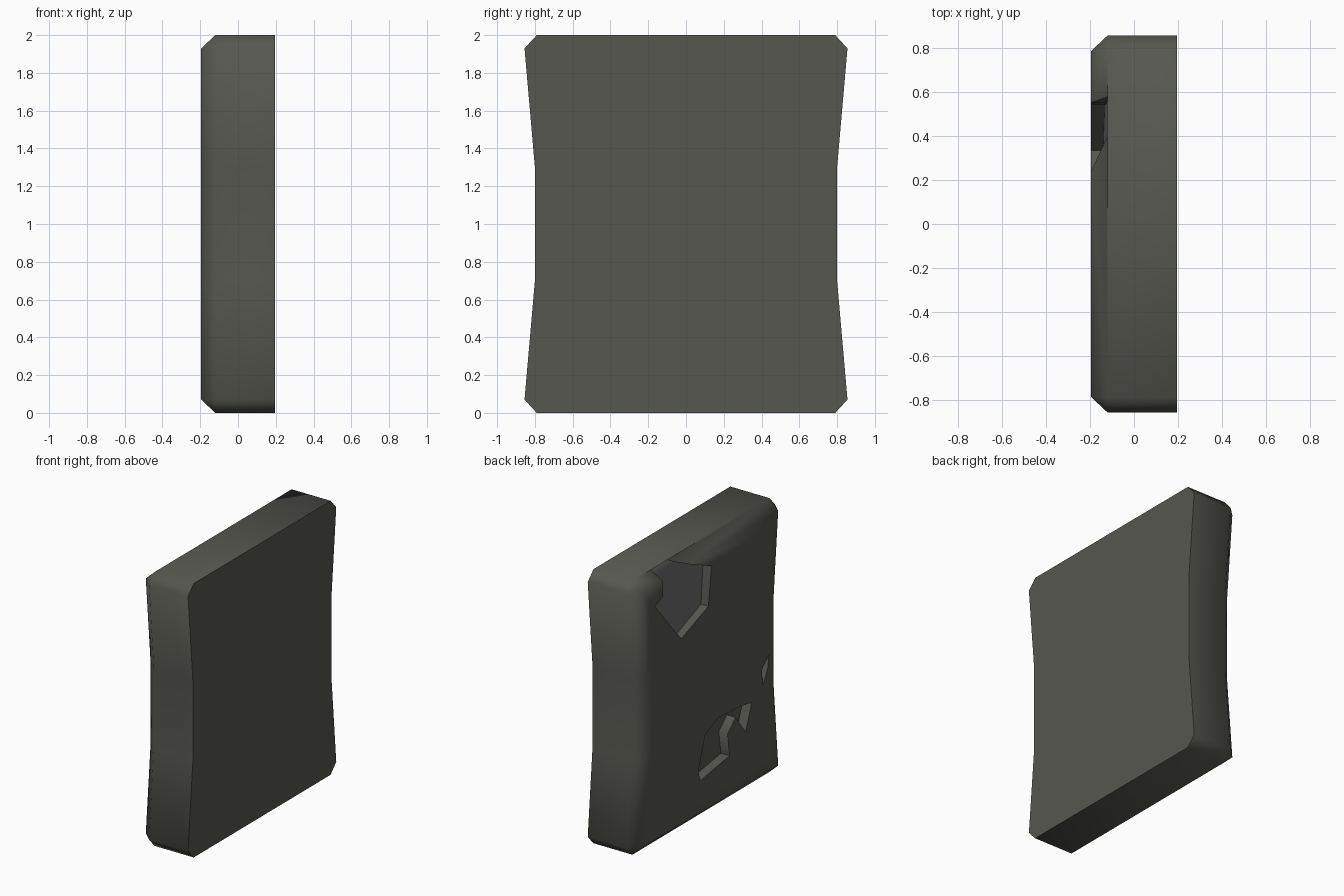
import bpy, bmesh

if "Cube" in bpy.data.objects:
    bpy.data.objects.remove(bpy.data.objects["Cube"])


def material(name, rgb):
    m = bpy.data.materials.new(name)
    m.diffuse_color = (*rgb, 1)
    m.use_nodes = True
    m.node_tree.nodes["Principled BSDF"].inputs["Base Color"].default_value = m.diffuse_color
    return m


stone = material("weathered_stone", (0.095, 0.095, 0.081))
fresh = material("fresh_grey_stone", (0.155, 0.155, 0.162))


def make_object(name, bm):
    bmesh.ops.recalc_face_normals(bm, faces=bm.faces)
    mesh = bpy.data.meshes.new(name)
    bm.to_mesh(mesh)
    bm.free()
    mesh.materials.append(stone)
    mesh.materials.append(fresh)
    obj = bpy.data.objects.new(name, mesh)
    bpy.context.collection.objects.link(obj)
    return obj


def mirrored(half):
    """Close a right-hand half profile (bottom to top) around y = 0."""
    return half + [(-y, z) for y, z in reversed(half)]


# Slab: waisted outline, flat on +x, chamfered towards -x
outline = mirrored([(0.79, 0), (0.855, 0.07), (0.80, 0.7),
                    (0.80, 1.3), (0.855, 1.93), (0.79, 2)])
face = mirrored([(0.785, 0.07), (0.785, 0.07), (0.73, 0.7),
                 (0.73, 1.3), (0.785, 1.93), (0.785, 1.93)])
inner = [(y * 0.86, 1 + (z - 1) * 0.88) for y, z in face]

bm = bmesh.new()
rings = [[bm.verts.new((x, y, z)) for y, z in pts]
         for x, pts in ((0.195, outline), (-0.12, outline),
                        (-0.195, face), (-0.195, inner))]
n = len(outline)
for a, b in zip(rings, rings[1:]):
    for i in range(n):
        j = (i + 1) % n
        bm.faces.new((a[i], a[j], b[j], b[i]))
bm.faces.new(rings[0])
bm.faces.new(rings[-1])
bmesh.ops.remove_doubles(bm, verts=bm.verts, dist=0.0005)
slab = make_object("stone_slab", bm)


# Chips broken out of the -x face: (outline, depth rule, floor colour)
def chip_cutter(name, pts, floor_x, floor_material):
    bm = bmesh.new()
    floor = [bm.verts.new((floor_x(z), y, z)) for y, z in pts]
    outer = [bm.verts.new((-0.4, y, z)) for y, z in pts]
    bm.faces.new(floor).material_index = floor_material
    bm.faces.new(outer)
    for i in range(len(pts)):
        j = (i + 1) % len(pts)
        bm.faces.new((floor[i], floor[j], outer[j], outer[i]))
    return make_object(name, bm)


chips = [
    chip_cutter("upper_chip",
                [(0.58, 2.005), (0.55, 1.93), (0.543, 1.81), (0.636, 1.773),
                 (0.334, 1.422), (0.02, 1.54), (-0.015, 1.82),
                 (0.25, 1.935), (0.41, 2.005)],
                lambda z: -0.14 + 0.033 * (z - 1.4), 1),
    chip_cutter("lower_chip",
                [(0.055, 0.619), (-0.097, 0.683), (-0.352, 0.666),
                 (-0.48, 0.647), (-0.41, 0.457), (-0.294, 0.609),
                 (-0.2, 0.522), (-0.224, 0.355), (0.113, 0.302),
                 (0.136, 0.376)],
                lambda z: -0.125, 0),
    chip_cutter("edge_chip",
                [(-0.678, 0.925), (-0.666, 0.829), (-0.608, 0.72),
                 (-0.596, 0.84)],
                lambda z: -0.125, 0),
]

bpy.context.view_layer.objects.active = slab
for cutter in chips:
    mod = slab.modifiers.new("chip", 'BOOLEAN')
    mod.operation = 'DIFFERENCE'
    mod.solver = 'EXACT'
    mod.object = cutter
    bpy.ops.object.modifier_apply(modifier=mod.name)
    bpy.data.objects.remove(cutter)

# Soft chamfer shading, crisp back edge and chips
bpy.ops.object.select_all(action='DESELECT')
slab.select_set(True)
bpy.ops.object.shade_smooth_by_angle(angle=1.02)
